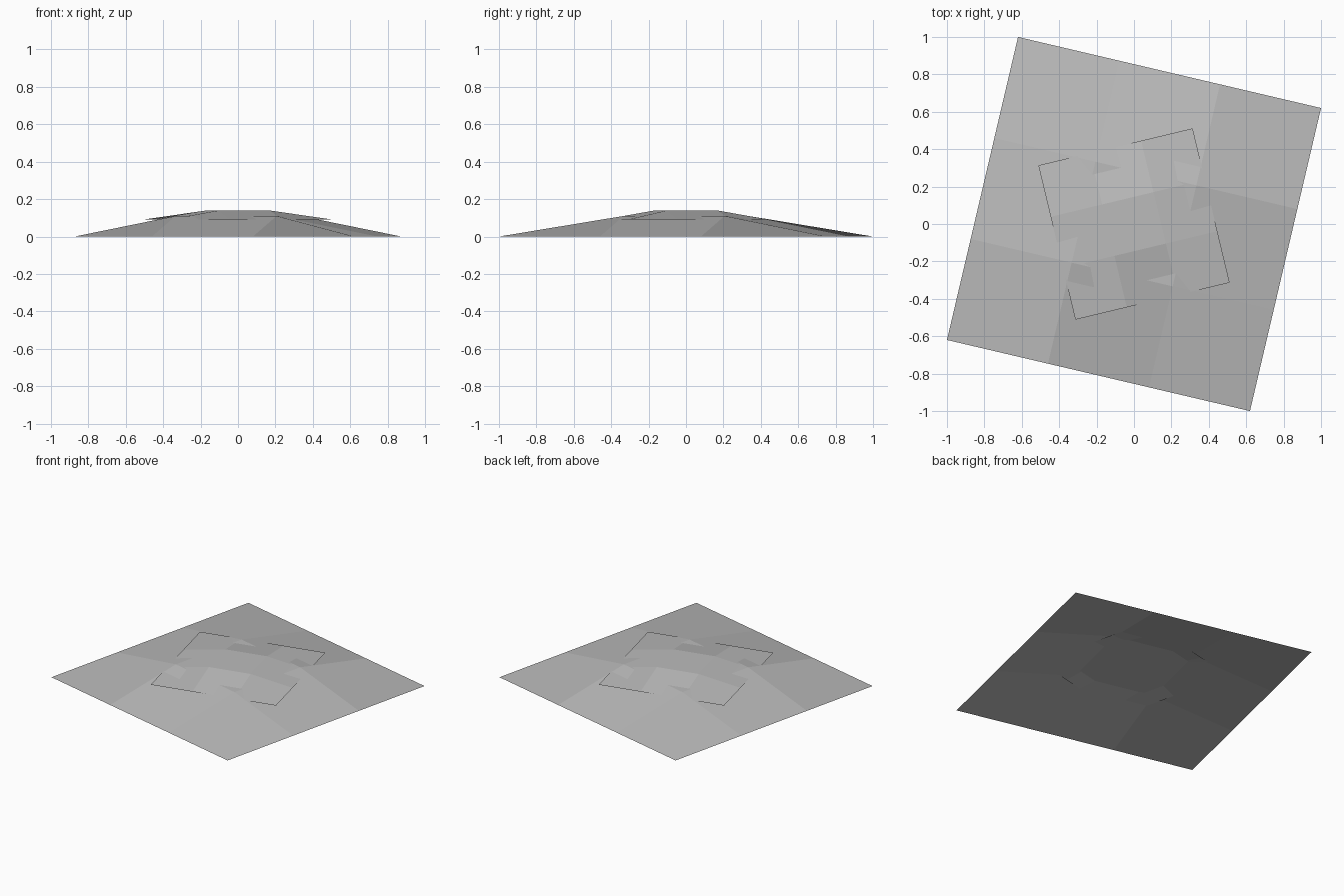
import bpy
import math

if "Cube" in bpy.data.objects:
    bpy.data.objects.remove(bpy.data.objects["Cube"])

# single grey for both sheets
grey = bpy.data.materials.new("grey")
grey.diffuse_color = (0.5, 0.5, 0.5, 1)
grey.use_nodes = True
grey.node_tree.nodes["Principled BSDF"].inputs["Base Color"].default_value = grey.diffuse_color


def raised_sheet(name, half, angle, rim_z, top_z):
    """Square sheet of 3 x 3 panels, with the middle panel lifted above the rim."""
    n = 4
    verts = []
    for j in range(n):
        for i in range(n):
            inner = i in (1, 2) and j in (1, 2)
            x, y = half * (2 * i / 3 - 1), half * (2 * j / 3 - 1)
            c, s = math.cos(angle), math.sin(angle)
            verts.append((c * x - s * y, s * x + c * y, top_z if inner else rim_z))
    # each panel starts at its lower right so every fold runs the same way
    faces = [(j * n + i + 1, (j + 1) * n + i + 1, (j + 1) * n + i, j * n + i)
             for j in range(n - 1) for i in range(n - 1)]
    mesh = bpy.data.meshes.new(name)
    mesh.from_pydata(verts, [], faces)
    mesh.materials.append(grey)
    mesh.update()
    ob = bpy.data.objects.new(name, mesh)
    bpy.context.collection.objects.link(ob)
    return ob


# wide lower sheet and smaller upper sheet, twisted opposite ways
raised_sheet("lower_sheet", 0.832, math.radians(-13.2), 0.0, 0.11)
raised_sheet("upper_sheet", 0.424, math.radians(13.5), 0.09, 0.139)
